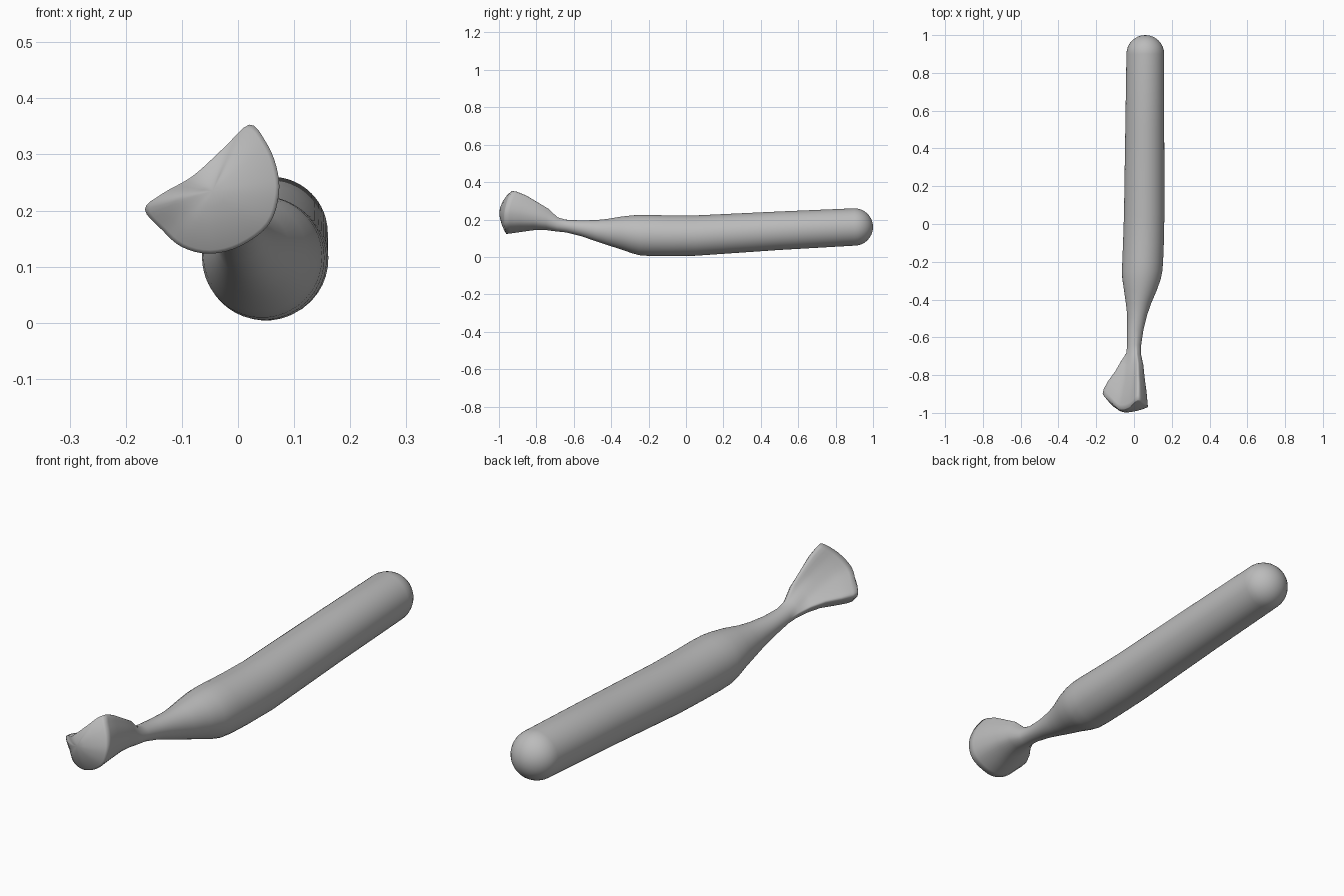
import bpy
import bmesh
from math import hypot, cos, sin, pi
from mathutils import Vector

cube = bpy.data.objects.get("Cube")
if cube:
    bpy.data.objects.remove(cube)

grey = bpy.data.materials.new("plain grey")
grey.use_nodes = True
colour = (0.5, 0.5, 0.5, 1)
grey.diffuse_color = colour
grey.node_tree.nodes["Principled BSDF"].inputs["Base Color"].default_value = colour

# Rim of the flared tip, a D-shaped closed outline
RIM = [Vector(p) for p in (
    (0.02, -0.93, 0.353), (0.048, -0.945, 0.325), (0.068, -0.96, 0.28),
    (0.073, -0.97, 0.23), (0.055, -0.97, 0.175), (0.005, -0.965, 0.137),
    (-0.05, -0.96, 0.123), (-0.1, -0.945, 0.135), (-0.135, -0.92, 0.165),
    (-0.166, -0.90, 0.202), (-0.135, -0.93, 0.23), (-0.08, -0.98, 0.262),
    (-0.025, -0.97, 0.312))]
CENTRE = Vector((-0.03, -0.96, 0.215))


def smooth_loop(points, steps=4):
    """Closed Catmull-Rom curve through the points."""
    out, n = [], len(points)
    for i in range(n):
        a, b, c, d = (points[(i + k) % n] for k in (-1, 0, 1, 2))
        for s in range(steps):
            t = s / steps
            out.append(0.5 * (2 * b + (c - a) * t + (2 * a - 5 * b + 4 * c - d) * t ** 2
                              + (3 * b - a - 3 * c + d) * t ** 3))
    return out


rim = smooth_loop(RIM)
dirs = [((p - CENTRE).x, (p - CENTRE).z) for p in rim]
dirs = [(x / hypot(x, z), z / hypot(x, z)) for x, z in dirs]


def oval(y, cx, cz, rx, rz):
    return [Vector((cx + rx * dx, y, cz + rz * dz)) for dx, dz in dirs]


def flare(y, scale, cx, cz, follow, roundness):
    """Reduced rim blended towards a circle."""
    ring = []
    for p, (dx, dz) in zip(rim, dirs):
        q = p - CENTRE
        d = Vector((q.x, 0, q.z)) * scale
        d = d.lerp(Vector((dx, 0, dz)) * 0.105 * scale, roundness)
        ring.append(Vector((cx + d.x, y + q.y * follow, cz + d.z)))
    return ring


# Domed end, then the handle and its taper
rings = []
for i in range(1, 9):
    a = i * pi / 16
    rings.append(oval(0.9 + 0.1 * cos(a), 0.06, 0.16, 0.1 * sin(a), 0.1 * sin(a)))
for station in (
        (0.5, 0.057, 0.14, 0.103, 0.103), (0.05, 0.054, 0.114, 0.107, 0.108),
        (-0.1, 0.050, 0.113, 0.108, 0.109), (-0.2, 0.046, 0.115, 0.108, 0.110),
        (-0.25, 0.043, 0.117, 0.107, 0.108), (-0.29, 0.040, 0.121, 0.102, 0.101),
        (-0.35, 0.034, 0.128, 0.087, 0.087), (-0.42, 0.024, 0.133, 0.067, 0.070),
        (-0.48, 0.017, 0.140, 0.053, 0.057), (-0.56, 0.007, 0.153, 0.043, 0.042),
        (-0.64, 0.001, 0.165, 0.037, 0.034)):
    rings.append(oval(*station))

# Neck opening out into the flared tip
rings.append(flare(-0.69, 0.36, 0.0, 0.172, 0.1, 0.7))
rings.append(flare(-0.745, 0.52, -0.004, 0.193, 0.3, 0.35))
rings.append(flare(-0.81, 0.66, -0.012, 0.205, 0.5, 0.12))
rings.append(flare(-0.88, 0.85, -0.022, 0.212, 0.8, 0.0))
rings.append(flare(-0.935, 0.97, -0.029, 0.215, 1.0, 0.0))
rings.append(rim)

# Gently domed front of the tip
NOSE = Vector((-0.045, -0.998, 0.235))
for t in (0.06, 0.2, 0.45, 0.75):
    ring = []
    for p in rim:
        q = p.lerp(NOSE, t)
        q.y = p.y + (NOSE.y - p.y) * (1 - (1 - t) ** 1.8)
        ring.append(q)
    rings.append(ring)

bm = bmesh.new()
loops = [[bm.verts.new(p) for p in ring] for ring in rings]
n = len(rim)
for a, b in zip(loops, loops[1:]):
    for i in range(n):
        j = (i + 1) % n
        bm.faces.new((a[i], a[j], b[j], b[i]))
for loop, tip in ((loops[0], Vector((0.06, 1.0, 0.16))), (loops[-1], NOSE)):
    pole = bm.verts.new(tip)
    for i in range(n):
        bm.faces.new((loop[i], loop[(i + 1) % n], pole))
bmesh.ops.recalc_face_normals(bm, faces=bm.faces)
mesh = bpy.data.meshes.new("flared_handle")
bm.to_mesh(mesh)
bm.free()
mesh.materials.append(grey)
body = bpy.data.objects.new("flared_handle", mesh)
bpy.context.collection.objects.link(body)
bpy.context.view_layer.objects.active = body
body.select_set(True)
bpy.ops.object.shade_smooth()
